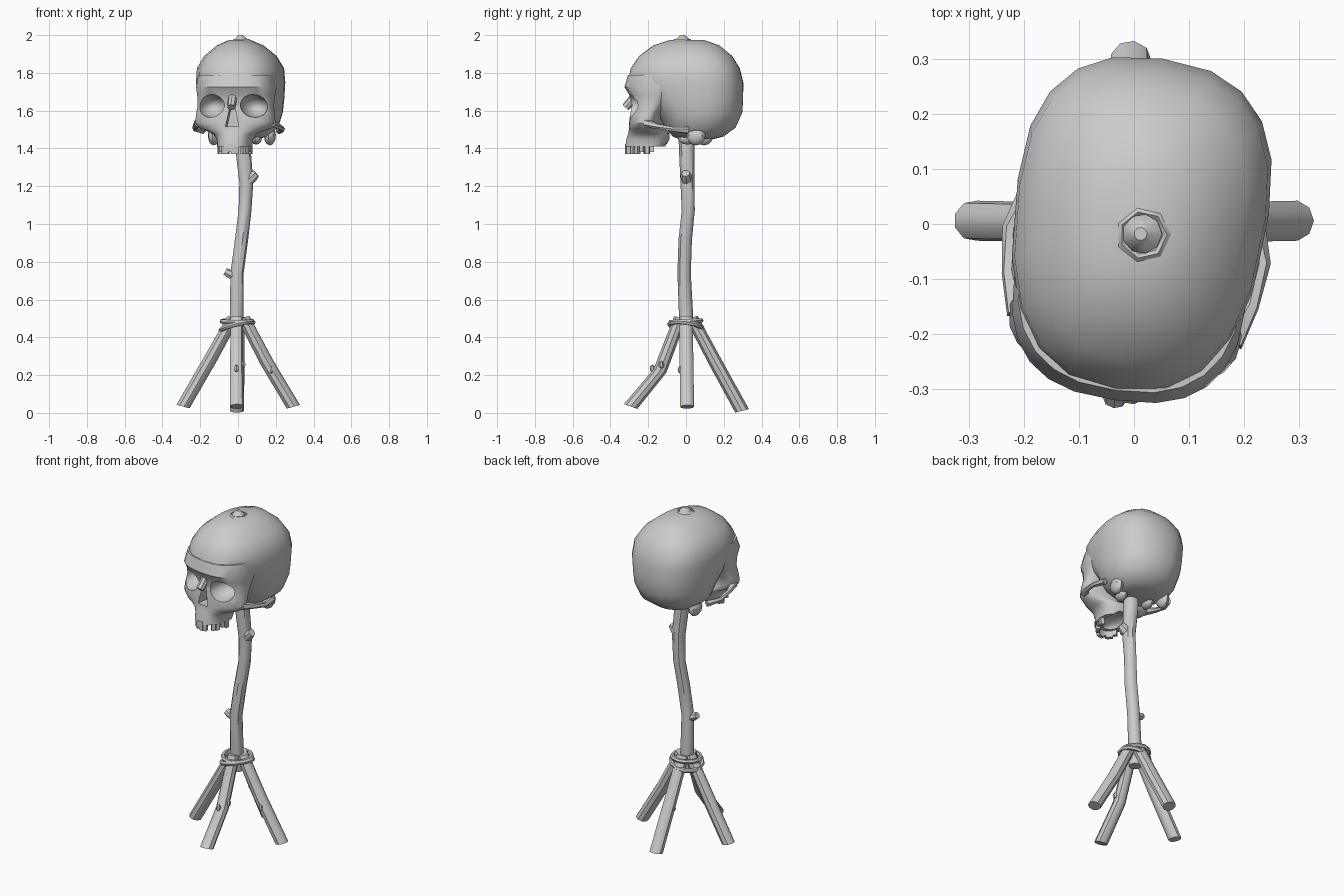
import bpy, bmesh, math
from mathutils import Vector, Matrix

if "Cube" in bpy.data.objects:
    bpy.data.objects.remove(bpy.data.objects["Cube"])

SKULL = Matrix.Translation((0.01, 0, 0)) @ Matrix.Rotation(math.radians(-8), 4, 'Z')
UP = Vector((0, 0, 1))


def finish(name, bm, angle=40):
    bmesh.ops.recalc_face_normals(bm, faces=bm.faces)
    me = bpy.data.meshes.new(name)
    bm.to_mesh(me)
    bm.free()
    ob = bpy.data.objects.new(name, me)
    bpy.context.collection.objects.link(ob)
    shade(ob, angle)
    return ob


def shade(ob, angle=40):
    bpy.ops.object.select_all(action='DESELECT')
    ob.select_set(True)
    bpy.context.view_layer.objects.active = ob
    bpy.ops.object.shade_smooth_by_angle(angle=math.radians(angle))


def skin(name, rings, angle=40):
    bm = bmesh.new()
    loops = [[bm.verts.new(p) for p in r] for r in rings]
    n = len(loops[0])
    for a, b in zip(loops, loops[1:]):
        for i in range(n):
            j = (i + 1) % n
            bm.faces.new((a[i], a[j], b[j], b[i]))
    bm.faces.new(loops[0])
    bm.faces.new(loops[-1])
    return finish(name, bm, angle)


def tube(name, pts, n=8, blend=1.0):
    """Tapered limb through (x, y, z, radius); blend 0 = level rings, 1 = square to path."""
    rings = []
    for i, p in enumerate(pts):
        a, b = pts[max(i - 1, 0)], pts[min(i + 1, len(pts) - 1)]
        t = (Vector(b[:3]) - Vector(a[:3])).normalized()
        q = UP.rotation_difference(UP.lerp(t, blend).normalized())
        rings.append([Vector(p[:3]) + q @ Vector((p[3] * math.cos(k * math.tau / n),
                      p[3] * math.sin(k * math.tau / n), 0)) for k in range(n)])
    return skin(name, rings)


def bone(name, levels, n=20):
    """Stack of superellipse sections: z, y front, y middle, y back, half width, power."""
    rings = []
    for z, yf, ym, yb, hw, e in levels:
        ring = []
        for k in range(n):
            a = k * math.tau / n
            c, s = math.cos(a), math.sin(a)
            depth = yb - ym if s > 0 else ym - yf
            ring.append((hw * math.copysign(abs(c) ** (2 / e), c),
                         ym + depth * math.copysign(abs(s) ** (2 / e), s), z))
        rings.append(ring)
    return skin(name, rings)


def ball(name, loc, scale, u=16, v=10, tilt=0):
    bm = bmesh.new()
    m = Matrix.Translation(loc) @ Matrix.Rotation(tilt, 4, 'Y') @ Matrix.Diagonal((*scale, 1))
    bmesh.ops.create_uvsphere(bm, u_segments=u, v_segments=v, radius=1, matrix=m)
    return finish(name, bm)


def ring(name, loc, major, minor, rot, n=12, m=6):
    bpy.ops.mesh.primitive_torus_add(location=loc, rotation=rot, major_radius=major,
                                     minor_radius=minor, major_segments=n, minor_segments=m)
    ob = bpy.context.object
    ob.name = name
    shade(ob)
    return ob


def cut(ob, cutters):
    bpy.context.view_layer.objects.active = ob
    for c in cutters:
        mod = ob.modifiers.new("cut", 'BOOLEAN')
        mod.operation, mod.solver, mod.object = 'DIFFERENCE', 'EXACT', c
        bpy.ops.object.modifier_apply(modifier=mod.name)
    shade(ob)


# Cranium and face as stacked sections
cranium = bone("cranium", [
    (1.450, -.04, .06, .15, .09, 2), (1.463, -.07, .06, .20, .14, 2.1),
    (1.510, -.11, .06, .265, .195, 2.2), (1.590, -.15, .06, .300, .218, 2.3),
    (1.660, -.22, .05, .304, .226, 2.4), (1.750, -.312, .05, .304, .231, 2.5),
    (1.825, -.295, .04, .285, .226, 2.5), (1.890, -.25, .03, .245, .188, 2.4),
    (1.945, -.175, .01, .18, .122, 2.2), (1.973, -.09, .0, .10, .06, 2)])
face = bone("face", [
    (1.410, -.325, -.19, -.11, .092, 2.3), (1.450, -.318, -.18, -.09, .096, 2.3),
    (1.480, -.308, -.18, -.09, .120, 2.2), (1.505, -.300, -.18, -.12, .190, 2.2),
    (1.535, -.298, -.18, -.13, .214, 2.4), (1.580, -.292, -.17, -.12, .210, 2.5),
    (1.630, -.285, -.15, -.08, .203, 2.6), (1.680, -.295, -.13, -.05, .207, 2.6),
    (1.725, -.324, -.12, -.02, .213, 2.6), (1.790, -.306, -.10, .0, .205, 2.5)], 24)

# Eye sockets, nose hole and hollow palate
sockets = [ball("socket_cutter", (s * .114, -.275, 1.625), (.073, .115, .060), tilt=s * .2)
           for s in (-1, 1)]
tri = [(-.036, 1.515), (.036, 1.515), (.012, 1.625), (-.012, 1.625)]
nose_cut = skin("nose_cutter", [[(x, y, z) for x, z in tri] for y in (-.42, -.23)])
palate = ball("palate_cutter", (0, -.18, 1.405), (.062, .105, .04))
cut(face, sockets + [nose_cut, palate])
cut(cranium, sockets)
for c in sockets + [nose_cut, palate]:
    bpy.data.objects.remove(c)

skull_parts = [cranium, face]

# Nasal bone
skull_parts.append(tube("nasal_bone", [(0, -.265, 1.70, .026), (0, -.285, 1.66, .024),
                                       (0, -.322, 1.618, .022)]))
# Cheek arches and bumps at the skull base
for s, side in ((-1, "left"), (1, "right")):
    skull_parts.append(tube("cheek_arch_" + side, [
        (s * .195, -.19, 1.535, .024), (s * .222, -.12, 1.518, .015),
        (s * .234, -.04, 1.502, .013), (s * .205, .04, 1.495, .02)], 6))
    skull_parts.append(ball("ear_bone_" + side, (s * .15, .075, 1.468), (.032, .05, .052), 8, 6))
    skull_parts.append(ball("base_bump_" + side, (s * .085, .02, 1.455), (.03, .05, .035), 8, 6))

# Upper teeth set along the jaw arch, with a few gaps
for i in range(14):
    if i in (2, 9):
        continue
    a = math.radians(-172 + i * 164 / 13)
    bm = bmesh.new()
    drop = .046 if i % 3 else .036
    m = (Matrix.Translation((.081 * math.cos(a), -.175 + .138 * math.sin(a), 1.42 - drop / 2))
         @ Matrix.Rotation(a, 4, 'Z') @ Matrix.Diagonal((.022, .022, drop + .008, 1)))
    bmesh.ops.create_cube(bm, size=1, matrix=m)
    skull_parts.append(finish("tooth", bm, 30))

for ob in skull_parts:
    ob.data.transform(SKULL)

# Crooked stake with its tip breaking through the crown
tube("stake", [(-.008, 0, .40, .034), (-.008, 0, .52, .038), (-.006, -.01, .74, .036),
               (.018, -.004, .92, .036), (.036, .012, 1.07, .035), (.043, .008, 1.22, .038),
               (.025, .004, 1.40, .042), (.015, -.015, 1.90, .042), (.015, -.018, 1.978, .036),
               (.012, -.018, 2.0, .012)], 9, .5)
ring("broken_rim", (.017, -.02, 1.967), .043, .013, (0, 0, 0), 7, 4)

# Stubs of cut branches
tube("branch_stub_upper", [(.05, .005, 1.225, .030), (.075, .0, 1.25, .030),
                           (.096, -.002, 1.268, .022)], 7)
tube("branch_stub_lower", [(-.02, -.01, .725, .024), (-.05, -.012, .738, .024),
                           (-.068, -.012, .748, .020)], 7)

# Four legs, the front one bent
legs = {
    "leg_left": [(-.292, .006, .034, .037), (-.15, .003, .28, .037), (-.025, 0, .505, .034)],
    "leg_right": [(.292, .006, .032, .037), (.15, .003, .27, .037), (.028, 0, .505, .034)],
    "leg_back": [(-.006, .297, .011, .038), (-.003, .16, .26, .037), (0, .03, .505, .034)],
    "leg_front": [(-.006, -.293, .034, .038), (-.008, -.138, .222, .036), (-.008, -.03, .505, .034)],
}
for name, pts in legs.items():
    tube(name, pts, 9, .5)

# Small knots on the legs
for loc in ((.175, -.03, .228), (.028, -.13, .255), (-.008, -.178, .235), (-.03, .165, .235)):
    ball("leg_knot", loc, (.014, .014, .02), 6, 4)

# Rope binding
ring("rope_upper", (-.005, 0, .485), .08, .013, (math.radians(3), 0, 0))
ring("rope_lower", (-.005, 0, .458), .088, .013, (math.radians(-8), math.radians(-14), 0))
